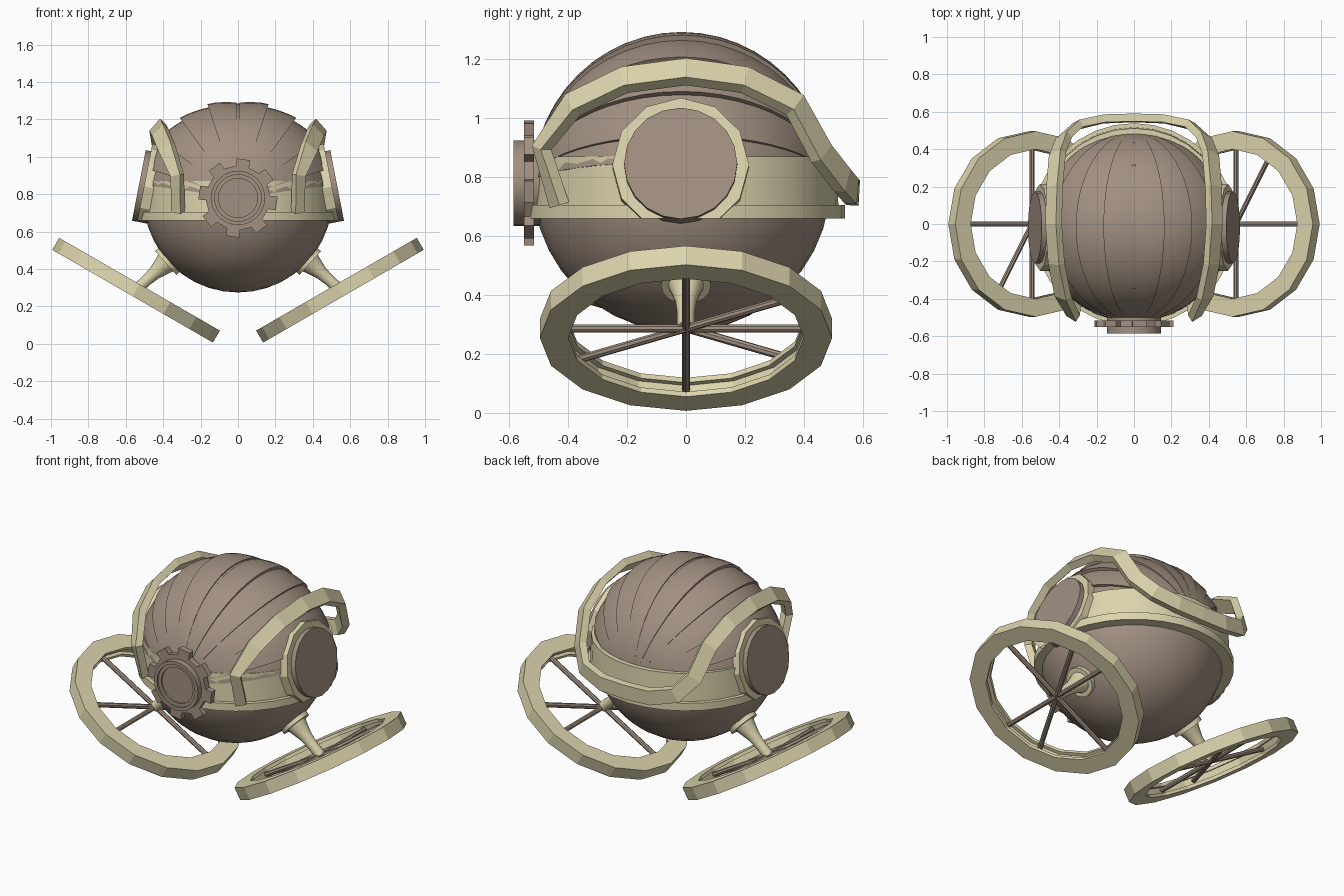
import bpy, bmesh
from math import sin, cos, pi, radians
from mathutils import Vector, Matrix

cube = bpy.data.objects.get("Cube")
if cube:
    bpy.data.objects.remove(cube)


def material(name, color):
    m = bpy.data.materials.new(name)
    m.use_nodes = True
    m.diffuse_color = color
    m.node_tree.nodes["Principled BSDF"].inputs["Base Color"].default_value = color
    return m


BROWN = material("warm brown", (0.36, 0.28, 0.22, 1))
BEIGE = material("pale brass", (0.72, 0.66, 0.42, 1))
CENTRE = Vector((0, -0.015, 0.78))
RADIUS = 0.505


def finish(name, bm, mat, matrix=Matrix(), smooth=True):
    bmesh.ops.recalc_face_normals(bm, faces=bm.faces)
    bm.transform(matrix)
    mesh = bpy.data.meshes.new(name)
    bm.to_mesh(mesh)
    bm.free()
    mesh.materials.append(mat)
    ob = bpy.data.objects.new(name, mesh)
    bpy.context.collection.objects.link(ob)
    if smooth:
        bpy.ops.object.select_all(action='DESELECT')
        ob.select_set(True)
        bpy.context.view_layer.objects.active = ob
        bpy.ops.object.shade_smooth_by_angle(angle=radians(30))
    return ob


def lathe(name, profile, mat, matrix, segments=32, closed=False, smooth=True, floor=None):
    """Revolve (radius, height) points about local z."""
    bm = bmesh.new()
    verts = [bm.verts.new((r, 0, h)) for r, h in profile]
    pairs = list(zip(verts, verts[1:])) + ([(verts[-1], verts[0])] if closed else [])
    edges = [bm.edges.new(p) for p in pairs]
    bmesh.ops.spin(bm, geom=verts + edges, cent=(0, 0, 0), axis=(0, 0, 1),
                   angle=2 * pi, steps=segments, use_merge=True)
    bmesh.ops.remove_doubles(bm, verts=bm.verts, dist=0.0001)
    if floor is not None:
        bm.transform(matrix)
        matrix = Matrix()
        bmesh.ops.bisect_plane(bm, geom=bm.verts[:] + bm.edges[:] + bm.faces[:],
                               plane_co=(0, 0, floor), plane_no=(0, 0, 1), clear_inner=True)
    return finish(name, bm, mat, matrix, smooth)


def place(side, x, y, z, tilt):
    turn = 0 if side > 0 else pi
    return (Matrix.Translation((side * x, y, z)) @ Matrix.Rotation(turn, 4, 'Z')
            @ Matrix.Rotation(radians(tilt), 4, 'Y'))


# Round body
bm = bmesh.new()
bmesh.ops.create_uvsphere(bm, u_segments=32, v_segments=20, radius=RADIUS)
finish("body", bm, BROWN, Matrix.Translation(CENTRE))

# Overlapping roof slats, fanned about the front-to-back axis
STEP = 18


def slat(name, side, start, end):
    bm = bmesh.new()
    rows, across, along = [], 4, 24
    for i in range(across + 1):
        a = start + (end - start) * i / across
        lift = RADIUS + 0.004 + 0.02 * (a % STEP if i < across else a - start) / STEP
        rows.append((a, lift))
    rows = [(start, 0.485)] + rows + [(end, 0.485)]
    grid = []
    for a, r in rows:
        t = radians(a)
        grid.append([bm.verts.new((side * r * sin(p) * sin(t), -RADIUS * cos(p), r * sin(p) * cos(t)))
                     for p in (pi * (0.01 + 0.98 * j / along) for j in range(along + 1))])
    for low, high in zip(grid, grid[1:]):
        for j in range(along):
            bm.faces.new((low[j], low[j + 1], high[j + 1], high[j]))
    finish(name, bm, BROWN, Matrix.Translation(CENTRE))


for side, label in ((1, "left"), (-1, "right")):
    for k in range(5):
        slat(f"{label}_roof_slat_{k + 1}", side, max(k * STEP, 1), min((k + 1) * STEP, 82))

# Belt with a flange at its lower edge
lathe("belt", [(0.48, 0.66), (0.542, 0.66), (0.542, 0.705), (0.52, 0.705), (0.515, 0.87), (0.48, 0.87)],
      BEIGE, Matrix.Translation((0, -0.003, 0)), closed=True)

# Front gear and its stepped hub
front = Matrix.Translation((0, -0.515, 0.78)) @ Matrix.Rotation(pi / 2, 4, 'X')
bm = bmesh.new()
outline = []
for tooth in range(8):
    for offset, r in ((-12, 0.172), (-10, 0.212), (10, 0.212), (12, 0.172)):
        a = radians(tooth * 45 - 8 + offset)
        outline.append(bm.verts.new((r * cos(a), r * sin(a), 0)))
plate = bm.faces.new(outline)
top = bmesh.ops.extrude_face_region(bm, geom=[plate], use_keep_orig=True)["geom"]
bmesh.ops.translate(bm, verts=[v for v in top if isinstance(v, bmesh.types.BMVert)], vec=(0, 0, 0.035))
finish("front_gear", bm, BROWN, front, smooth=False)
lathe("gear_hub", [(0, 0.05), (0.105, 0.05), (0.105, 0.06), (0.125, 0.06), (0.125, 0.07),
                   (0.145, 0.07), (0.145, -0.03)], BROWN, front, segments=24)


# Strap arching over both sides and round the back
def strap():
    half = [Vector(p) for p in (
        (0.32, -0.43, 0.705), (0.325, -0.49, 0.90), (0.38, -0.385, 1.045), (0.415, -0.21, 1.13),
        (0.43, 0, 1.158), (0.425, 0.2, 1.13), (0.41, 0.37, 1.045), (0.375, 0.46, 0.88),
        (0.30, 0.53, 0.79), (0.16, 0.562, 0.752))]
    path = half + [Vector((0, 0.567, 0.747))] + [Vector((-p.x, p.y, p.z)) for p in reversed(half)]
    bm = bmesh.new()
    rings, last = [], len(path) - 1
    for i, p in enumerate(path):
        along = (path[min(i + 1, last)] - path[max(i - 1, 0)]).normalized()
        out = p - Vector((0, 0, 0.78))
        out = (out - along * out.dot(along)).normalized()
        wide = along.cross(out) * (0.03 if i in (0, 1, last - 1, last) else 0.043)
        out *= 0.021
        rings.append([bm.verts.new(p + c) for c in (wide + out, wide - out, -wide - out, -wide + out)])
    for a, b in zip(rings, rings[1:]):
        for j in range(4):
            k = (j + 1) % 4
            bm.faces.new((a[j], a[k], b[k], b[j]))
    bm.faces.new(rings[0])
    bm.faces.new(rings[-1])
    finish("strap", bm, BEIGE, smooth=False)


strap()

for side, label in ((1, "left"), (-1, "right")):
    # Side port with its surround
    port = place(side, 0.53, -0.018, 0.847, 79)
    lathe(f"{label}_port", [(0, 0), (0.192, 0), (0.192, -0.12)], BROWN, port, segments=20)
    lathe(f"{label}_port_surround", [(0.15, -0.028), (0.232, -0.028), (0.232, -0.16)], BEIGE, port,
          segments=12, smooth=False, floor=0.66)

    # Strut from the body to the wheel
    lathe(f"{label}_strut", [(0.085, 0.47), (0.085, 0.52), (0.06, 0.52), (0.05, 0.55), (0.036, 0.60),
                             (0.03, 0.66), (0.03, 0.735), (0, 0.735)],
          BEIGE, place(side, 0, 0, 0.78, 132), segments=16)

    # Tilted wheel: grooved rim and three through rods
    wheel = place(side, 0.545, 0, 0.287, -30)
    lathe(f"{label}_wheel_rim", [(0.40, -0.037), (0.496, -0.037), (0.496, 0.037), (0.40, 0.037),
                                 (0.40, 0.018), (0.42, 0.018), (0.42, -0.018), (0.40, -0.018)],
          BEIGE, wheel, segments=16, closed=True, smooth=False)
    for n, angle in enumerate((0, 60, 90)):
        bm = bmesh.new()
        bmesh.ops.create_cone(bm, cap_ends=True, segments=8, radius1=0.014, radius2=0.014, depth=0.83)
        rod = wheel @ Matrix.Rotation(radians(angle), 4, 'Z') @ Matrix.Rotation(pi / 2, 4, 'Y')
        finish(f"{label}_wheel_rod_{n + 1}", bm, BROWN, rod, smooth=False)
